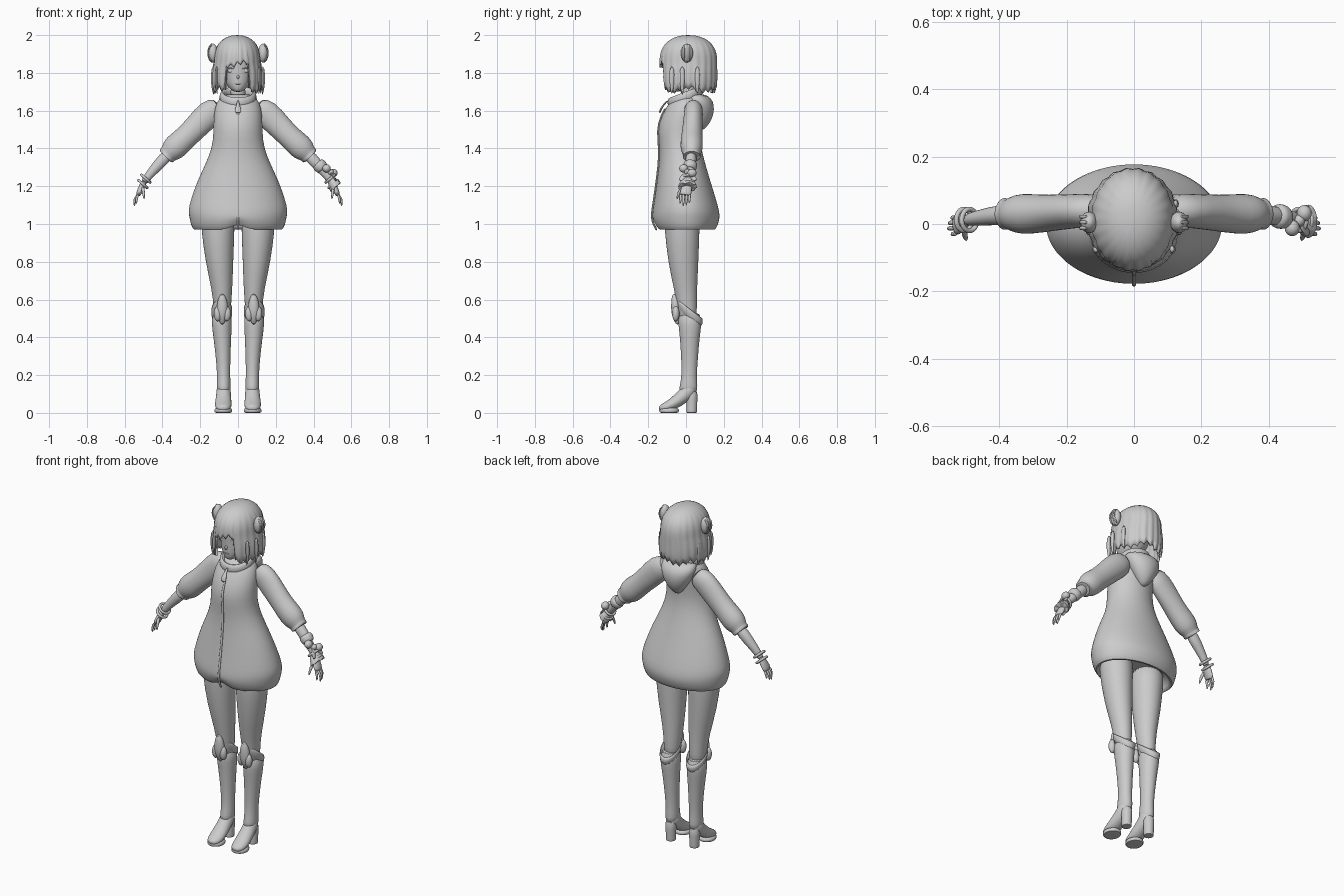
import bpy, bmesh, math
from mathutils import Vector

grey = bpy.data.materials.new("plain_grey")
grey.diffuse_color = (0.6, 0.6, 0.6, 1)
TAU = 2 * math.pi


def finish(name, bm, subsurf=1, angle=50):
    bmesh.ops.recalc_face_normals(bm, faces=bm.faces)
    me = bpy.data.meshes.new(name)
    bm.to_mesh(me)
    bm.free()
    ob = bpy.data.objects.new(name, me)
    bpy.context.collection.objects.link(ob)
    me.materials.append(grey)
    if subsurf:
        ob.modifiers.new("smooth", 'SUBSURF').levels = subsurf
    bpy.ops.object.select_all(action='DESELECT')
    ob.select_set(True)
    bpy.context.view_layer.objects.active = ob
    bpy.ops.object.shade_smooth_by_angle(angle=math.radians(angle))
    return ob


def skin(name, rings, closed=False, subsurf=1):
    """Bridge rings of points into a capped surface."""
    bm = bmesh.new()
    vs = [[bm.verts.new(p) for p in r] for r in rings]
    n = len(vs[0])
    pairs = list(zip(vs, vs[1:])) + ([(vs[-1], vs[0])] if closed else [])
    for a, b in pairs:
        for i in range(n):
            bm.faces.new((a[i], a[(i + 1) % n], b[(i + 1) % n], b[i]))
    if not closed:
        bm.faces.new(vs[0])
        bm.faces.new(vs[-1])
    return finish(name, bm, subsurf)


def loft(name, rows, n=28, tilt=0, hem=None):
    """Horizontal oval rings: z, centre x, half width, front y, back y."""
    rings = []
    for z, cx, rx, yf, yb in rows:
        ring = []
        for i in range(n):
            a = TAU * i / n
            y = (yf + yb) / 2 - math.cos(a) * (yb - yf) / 2
            x = cx + rx * math.sin(a)
            ring.append((x, y, z + tilt * y + (hem(x, y, z) if hem else 0)))
        rings.append(ring)
    return skin(name, rings)


def tube(name, pts, ref=(0, 1, 0), n=14, closed=False):
    """Oval sections along a path: x, y, z, radius along ref, other radius."""
    rings = []
    m = len(pts)
    for k, p in enumerate(pts):
        if closed:
            a, b = pts[k - 1], pts[(k + 1) % m]
        else:
            a, b = pts[max(k - 1, 0)], pts[min(k + 1, m - 1)]
        t = (Vector(b[:3]) - Vector(a[:3])).normalized()
        r = Vector(ref)
        u = (r - t * r.dot(t)).normalized()
        v = t.cross(u)
        rings.append([Vector(p[:3]) + u * p[3] * math.cos(TAU * i / n)
                      + v * p[4] * math.sin(TAU * i / n) for i in range(n)])
    return skin(name, rings, closed)


def ball(name, loc, size):
    bm = bmesh.new()
    bmesh.ops.create_uvsphere(bm, u_segments=20, v_segments=12, radius=1)
    for v in bm.verts:
        v.co = Vector([c * s + l for c, s, l in zip(v.co, size, loc)])
    return finish(name, bm, 0)


# Coat, closed underneath by a recessed lining
coat = [(1.69, .055, -.05, .07), (1.668, .10, -.07, .08), (1.62, .125, -.105, .09),
        (1.53, .13, -.148, .078), (1.45, .13, -.145, .072), (1.36, .15, -.137, .09),
        (1.24, .212, -.152, .125), (1.13, .25, -.167, .16), (1.07, .266, -.177, .176),
        (1.03, .256, -.18, .18), (.995, .25, -.168, .168), (.965, .235, -.152, .155),
        (.972, .215, -.135, .135), (1.05, .20, -.12, .12)]
loft("coat", [(z, 0, *r) for z, *r in coat], 40,
     hem=lambda x, y, z: .03 * math.exp(-(x / .04) ** 2) if z < 1 and y < 0 else 0)
tube("zipper", [(0, yf - .002, z, .007, .006) for z, w, yf, yb in coat[2:12]], (1, 0, 0), 8)
tube("zipper_pull", [(0, -.095, 1.655, .006, .004), (0, -.12, 1.63, .008, .005),
                     (0, -.135, 1.605, .02, .006), (0, -.14, 1.585, .018, .005)], (1, 0, 0), 8)

# Hood hanging on the back and rolled collar
loft("hood", [(1.495, 0, .012, .06, .09), (1.53, 0, .045, .04, .125), (1.58, 0, .078, .02, .147),
              (1.63, 0, .10, .0, .15), (1.665, 0, .105, -.01, .135), (1.69, 0, .085, -.01, .10)])
tube("collar", [(.085 * math.sin(a), -.005 - .08 * math.cos(a), 1.672 - .03 * math.cos(a), .028, .016)
                for a in [TAU * i / 16 for i in range(16)]], (0, 0, 1), 10, True)
loft("neck", [(1.64, 0, .045, -.03, .055), (1.76, 0, .04, -.03, .05)])

# Head and face
loft("head", [(1.698, 0, .018, -.095, -.045), (1.715, 0, .043, -.105, .01), (1.75, 0, .07, -.11, .06),
              (1.80, 0, .084, -.109, .09), (1.86, 0, .09, -.115, .105), (1.92, 0, .085, -.105, .10),
              (1.96, 0, .055, -.06, .07)])
ball("nose", (0, -.11, 1.778), (.007, .011, .011))
ball("mouth", (0, -.1055, 1.742), (.016, .006, .003))
for s in (-1, 1):
    ball("eye", (s * .038, -.094, 1.812), (.017, .007, .012))
    tube("eyelid", [(s * .018, -.107, 1.82, .003, .003), (s * .038, -.101, 1.828, .004, .004),
                    (s * .058, -.088, 1.82, .003, .003)], n=6)


# Bobbed hair: strand ridges, ragged hem, fringe over the face
def hair_point(theta, t):
    d = abs((theta + math.pi) % TAU - math.pi)
    strand = abs((theta * 22 / TAU) % 1 - .5) * 2
    low = 1.835 if d < .5 else 1.70
    low += .022 * strand + .010 * math.sin(theta * 5)
    z = 2 - (2 - low) * t ** 1.7
    if z > 1.86:
        f = (1 - ((z - 1.86) / .14) ** 2.4) ** (1 / 2.2)
    else:
        f = 1 - .10 * max(0, (1.76 - z) / .07) ** 2
    f *= 1 + .035 * t * (.5 - strand)
    rx = .123 + (.012 if z < 1.8 else .012 * max(0, (1.86 - z) / .06))
    return (-.004 + rx * f * math.sin(theta), .013 - .152 * f * math.cos(theta), z)


bm = bmesh.new()
N, R = 132, 14
grid = [[bm.verts.new(hair_point(TAU * i / N, j / R)) for i in range(N)] for j in range(1, R + 1)]
pole = bm.verts.new((-.004, .013, 2))
for i in range(N):
    k = (i + 1) % N
    bm.faces.new((pole, grid[0][i], grid[0][k]))
    for a, b in zip(grid, grid[1:]):
        bm.faces.new((a[i], b[i], b[k], a[k]))
hair = finish("hair", bm, 0, 40)
sol = hair.modifiers.new("thickness", 'SOLIDIFY')
sol.thickness, sol.offset = .012, -1

for s in (-1, 1):
    # Side buns with a ribbon ring and a few loose locks
    ball("hair_bun", (s * .133, .005, 1.905), (.026, .032, .05))
    for a in (-.6, 0, .6):
        tube("bun_strand", [(s * (.133 + .028 * math.cos(b)), .005 + .03 * math.sin(a),
                            1.905 + .052 * math.sin(b) * math.cos(a), .006, .004)
                           for b in (-1.4, -.7, 0, .7, 1.4)], n=8)
    for x, y, z in ((.115, -.075, 1.685), (.135, -.02, 1.68), (.125, .06, 1.685)):
        tube("loose_lock", [(s * x * .97, y, 1.84, .014, .01), (s * x * 1.02, y, 1.75, .016, .01),
                            (s * x * .95, y, z, .003, .003)], n=8)

    # Sleeve, puffed above a flared cuff
    tube("sleeve", [(s * .09, .04, 1.625, .05, .055), (s * .15, .04, 1.59, .05, .075),
                    (s * .22, .035, 1.515, .053, .066), (s * .28, .03, 1.455, .057, .062),
                    (s * .33, .03, 1.41, .062, .07), (s * .36, .03, 1.38, .052, .058),
                    (s * .37, .03, 1.37, .042, .045), (s * .388, .03, 1.352, .052, .058),
                    (s * .38, .03, 1.36, .035, .035)], n=20)
    tube("forearm", [(s * .36, .03, 1.38, .033, .036), (s * .42, .024, 1.315, .029, .031),
                     (s * .475, .016, 1.255, .021, .022), (s * .50, .01, 1.215, .018, .02)])
    # Hand and fingers
    tube("palm", [(s * .495, .012, 1.228, .019, .016), (s * .51, .005, 1.195, .028, .017),
                  (s * .524, -.002, 1.165, .032, .015), (s * .53, -.004, 1.15, .028, .012)])
    for y, x, z in ((-.029, .537, 1.105), (-.012, .548, 1.092), (.004, .546, 1.097), (.019, .538, 1.11)):
        tube("finger", [(s * .526, y, 1.162, .008, .008), (s * (x + .003), y, 1.13, .0075, .0075),
                        (s * x, y - .003, z, .004, .004)], n=8)
    tube("thumb", [(s * .505, -.015, 1.198, .011, .01), (s * .50, -.04, 1.165, .009, .009),
                   (s * .497, -.048, 1.13, .004, .004)], n=8)
    # Bracelets
    for x, z in ((.488, 1.24), (.504, 1.212)):
        c, ax = Vector((s * x, .012, z)), Vector((s * .75, 0, .66))
        tube("bracelet", [(*(c + ax * .031 * math.cos(b) + Vector((0, .033 * math.sin(b), 0))), .008, .008)
                          for b in [TAU * i / 16 for i in range(16)]], (s * .66, 0, -.75), 8, True)

    # Leg
    loft("leg", [(1.06, s * .107, .09, -.115, .075), (.98, s * .107, .089, -.115, .072),
                 (.80, s * .099, .074, -.096, .066), (.65, s * .084, .054, -.062, .058),
                 (.55, s * .083, .045, -.045, .058), (.48, s * .083, .04, -.035, .055)])
    # Boot shaft with a slanted top edge
    loft("boot_shaft", [(.52, s * .085, .042, -.03, .06), (.575, s * .085, .054, -.048, .084),
                        (.56, s * .086, .056, -.05, .09), (.50, s * .086, .055, -.045, .086)],
         tilt=-.75)
    loft("boot_calf", [(.54, s * .086, .053, -.045, .082), (.46, s * .086, .053, -.04, .082),
                       (.40, s * .083, .047, -.032, .072), (.30, s * .079, .039, -.026, .064),
                       (.20, s * .076, .034, -.022, .056), (.14, s * .076, .037, -.034, .061),
                       (.10, s * .076, .036, -.04, .06)])
    tube("boot_foot", [(s * .076, .025, .15, .036, .036), (s * .076, .015, .115, .038, .044),
                       (s * .077, -.025, .08, .041, .037), (s * .078, -.07, .046, .045, .032),
                       (s * .078, -.105, .031, .043, .026), (s * .078, -.132, .024, .032, .019),
                       (s * .078, -.143, .021, .012, .010)], (1, 0, 0), 18)
    loft("boot_sole", [(.03, s * .078, .045, -.142, -.04), (.012, s * .078, .047, -.143, -.035),
                       (.0, s * .078, .046, -.141, -.04), (0, s * .078, .03, -.12, -.055)])
    loft("boot_heel", [(.125, s * .077, .034, -.005, .064), (.07, s * .077, .028, .002, .06),
                       (.01, s * .077, .027, .002, .058), (.0, s * .077, .027, .002, .058),
                       (0, s * .077, .018, .01, .05)])
    # Knee ornament: pointed pad with two small side lobes
    loft("knee_pad", [(.632, s * .083, .008, -.072, -.05), (.60, s * .083, .026, -.078, -.035),
                      (.55, s * .083, .032, -.08, -.03), (.51, s * .083, .026, -.075, -.03),
                      (.465, s * .083, .008, -.052, -.035)], 16)
    for d in (-1, 1):
        ball("knee_lobe", (s * .083 + d * .024, -.054, .525), (.021, .019, .04))

# Bow, band and ruffled cuff on one wrist only
tube("arm_band", [(.418, .024, 1.325, .034, .034), (.43, .023, 1.312, .039, .039),
                  (.445, .02, 1.295, .036, .036), (.452, .02, 1.287, .03, .03)])
ball("bow_knot", (.49, .01, 1.275), (.017, .018, .017))
for d in (-1, 1):
    ball("bow_loop", (.487 + d * .018, .01 + d * .022, 1.282 - d * .012), (.022, .024, .022))
    tube("bow_tail", [(.49, .01, 1.27, .012, .007), (.508, .01 + d * .03, 1.25, .016, .006),
                      (.52, .01 + d * .04, 1.225, .012, .004)], n=8)
rings = []
for x, z, r in ((.485, 1.245, .026), (.505, 1.215, .042), (.52, 1.19, .056), (.515, 1.197, .03)):
    rings.append([(x + .72 * r * math.cos(a) * .75, .008 + r * math.sin(a),
                   z + .72 * r * math.cos(a) * .66 + (.006 * math.sin(a * 7) if r > .05 else 0))
                  for a in [TAU * i / 42 for i in range(42)]])
skin("ruffled_cuff", rings)
